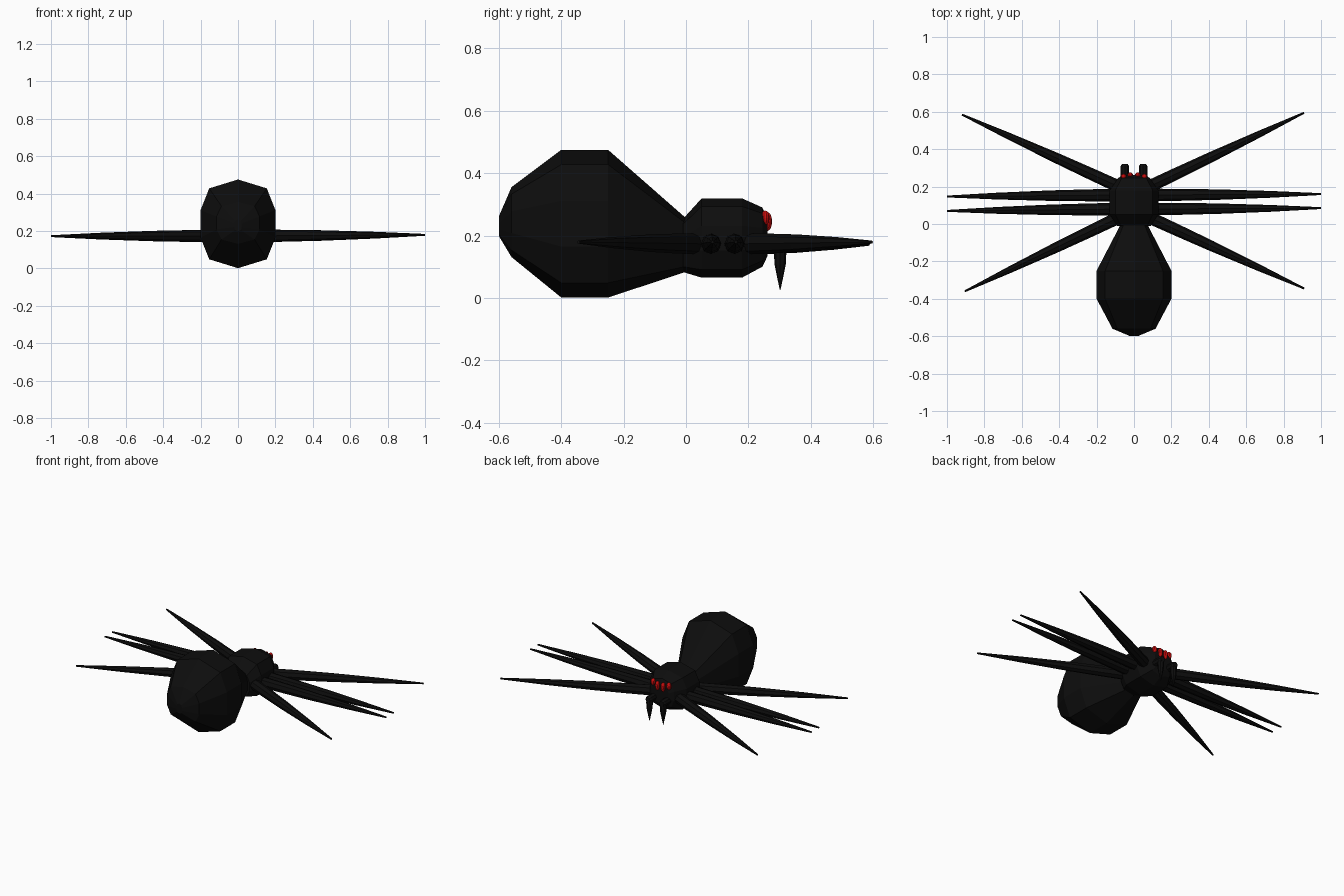
import bpy, bmesh, math
from mathutils import Vector, Matrix

if "Cube" in bpy.data.objects:
    bpy.data.objects.remove(bpy.data.objects["Cube"])


def material(name, rgb):
    m = bpy.data.materials.new(name)
    m.diffuse_color = (*rgb, 1)
    m.use_nodes = True
    m.node_tree.nodes["Principled BSDF"].inputs["Base Color"].default_value = m.diffuse_color
    return m


BLACK = material("black", (0.004, 0.004, 0.004))
RED = material("red", (0.62, 0.004, 0.004))


def finish(bm, name, mat):
    bmesh.ops.recalc_face_normals(bm, faces=bm.faces)
    me = bpy.data.meshes.new(name)
    bm.to_mesh(me)
    bm.free()
    me.materials.append(mat)
    ob = bpy.data.objects.new(name, me)
    bpy.context.collection.objects.link(ob)
    return ob


def loft(name, rings, mat):
    """Skin a list of point rings and cap both ends."""
    bm = bmesh.new()
    loops = [[bm.verts.new(p) for p in ring] for ring in rings]
    n = len(loops[0])
    for a, b in zip(loops, loops[1:]):
        for i in range(n):
            j = (i + 1) % n
            bm.faces.new((a[i], a[j], b[j], b[i]))
    bm.faces.new(loops[0])
    bm.faces.new(loops[-1])
    return finish(bm, name, mat)


# Squarish ten-sided body section, one unit in each half-width
SIDE = [(0, 1), (0.77, 0.8), (1, 0.31), (1, -0.31), (0.77, -0.8)]
SECTION = SIDE + [(-x, -z) for x, z in SIDE]


def body(name, stations):
    loft(name, [[(x * rx, y, zc + z * rz) for x, z in SECTION]
                for y, rx, zc, rz in stations], BLACK)


# Abdomen and thorax: (y, half width, centre height, half height)
body("abdomen", [(-0.60, 0.02, 0.23, 0.032), (-0.56, 0.115, 0.243, 0.112),
                 (-0.40, 0.20, 0.238, 0.237), (-0.25, 0.20, 0.238, 0.237),
                 (0.01, 0.065, 0.167, 0.08)])
body("thorax", [(-0.01, 0.09, 0.168, 0.085), (0.05, 0.13, 0.192, 0.127),
                (0.18, 0.13, 0.192, 0.127), (0.245, 0.085, 0.195, 0.095),
                (0.262, 0.06, 0.195, 0.06)])


def spindle(name, start, end, profile, sides=8):
    """Tapered limb along a line; profile is (fraction, radius)."""
    a, b = Vector(start), Vector(end)
    q = (b - a).to_track_quat('Z', 'Y')
    rings = []
    for t, r in profile:
        rings.append([a.lerp(b, t) + q @ Vector((r * math.cos(2 * math.pi * i / sides),
                                                 r * math.sin(2 * math.pi * i / sides), 0))
                      for i in range(sides)])
    loft(name, rings, BLACK)


# Eight legs: base and tip, right side then left side
LEG = [(0, 0.034), (0.2, 0.032), (0.42, 0.028), (0.72, 0.018), (1, 0.005)]
LEGS = {
    "front": ((0.05, 0.185), (0.91, 0.595), (-0.92, 0.585)),
    "middle_front": ((0.05, 0.155), (1.0, 0.16), (-1.0, 0.147)),
    "middle_rear": ((0.05, 0.08), (1.0, 0.085), (-1.0, 0.07)),
    "rear": ((0.05, 0.05), (0.91, -0.345), (-0.905, -0.36)),
}
for name, ((bx, by), right, left) in LEGS.items():
    spindle(name + "_leg_right", (bx, by, 0.173), (*right, 0.179), LEG)
    spindle(name + "_leg_left", (-bx, by, 0.173), (*left, 0.172), LEG)

for s, side in ((1, "right"), (-1, "left")):
    # Jaw stub with a hanging fang
    spindle("jaw_" + side, (s * 0.049, 0.22, 0.165), (s * 0.049, 0.32, 0.165),
            [(0, 0.022), (0.9, 0.022), (1, 0.016)])
    spindle("fang_" + side, (s * 0.049, 0.302, 0.175), (s * 0.049, 0.302, 0.025),
            [(0, 0.014), (0.2, 0.02), (0.45, 0.018), (0.75, 0.009), (1, 0.001)])
    # Tall oval eyes across the face
    for part, x, y, z, rz in (("inner", 0.02, 0.262, 0.245, 0.030),
                              ("outer", 0.056, 0.254, 0.257, 0.023)):
        bm = bmesh.new()
        bmesh.ops.create_uvsphere(bm, u_segments=10, v_segments=8, radius=1,
                                  matrix=Matrix.Translation((s * x, y, z))
                                  @ Matrix.Diagonal((0.015, 0.014, rz, 1)))
        finish(bm, part + "_eye_" + side, RED)
